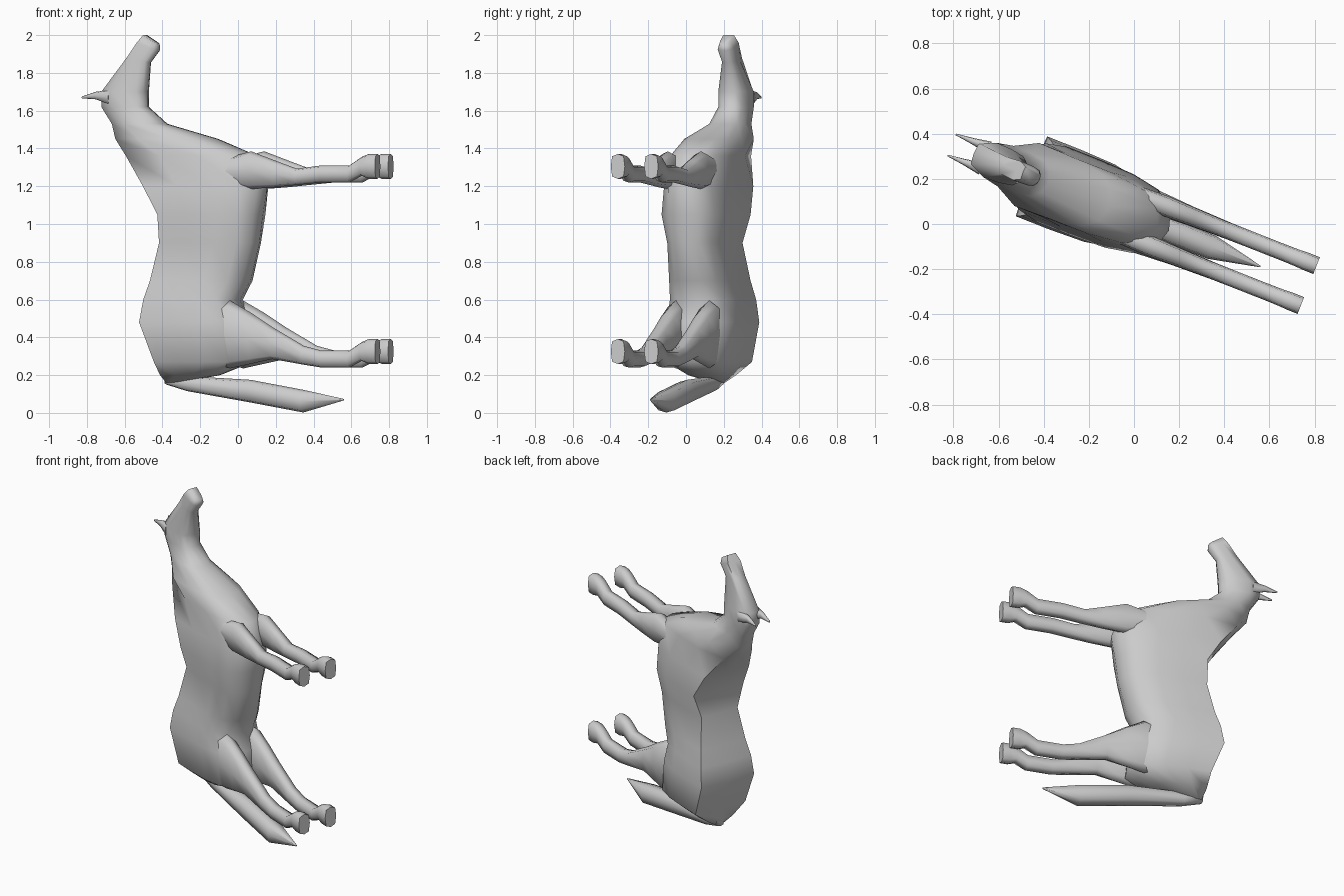
import bpy, bmesh
from math import radians, cos, sin, tau, copysign
from mathutils import Matrix, Vector

default_cube = bpy.data.objects.get("Cube")
if default_cube:
    bpy.data.objects.remove(default_cube)

grey = (.6, .6, .6, 1)
coat = bpy.data.materials.new("grey_coat")
coat.use_nodes = True
coat.diffuse_color = grey
coat.node_tree.nodes["Principled BSDF"].inputs["Base Color"].default_value = grey

# The animal is upright and turned about z; parts are built in its own frame:
# x runs from back to feet, y across, z from rump to muzzle
turn = Matrix.Rotation(radians(-21.5), 4, 'Z') @ Matrix.Translation((0, .03, 0))


def loft(name, rings):
    """Skin a list of equal rings, close both ends and shade smooth."""
    bm = bmesh.new()
    loops = [[bm.verts.new(point) for point in ring] for ring in rings]
    for lower, upper in zip(loops, loops[1:]):
        for i in range(len(lower)):
            bm.faces.new((lower[i - 1], lower[i], upper[i], upper[i - 1]))
    bm.faces.new(loops[0])
    bm.faces.new(loops[-1])
    bmesh.ops.recalc_face_normals(bm, faces=bm.faces)
    bm.transform(turn)
    mesh = bpy.data.meshes.new(name)
    bm.to_mesh(mesh)
    bm.free()
    mesh.materials.append(coat)
    part = bpy.data.objects.new(name, mesh)
    bpy.context.collection.objects.link(part)
    bpy.ops.object.select_all(action='DESELECT')
    part.select_set(True)
    bpy.context.view_layer.objects.active = part
    bpy.ops.object.shade_smooth_by_angle(angle=radians(75))


def swell(value):
    """Push a sine or cosine outwards for a squarer oval."""
    return copysign(abs(value) ** .6, value) if abs(value) > .01 else 0


def oval(x, y, z, width, height, sides=8):
    """Ring of points facing along x."""
    angles = [tau * i / sides for i in range(sides)]
    return [Vector((x, y + width * swell(cos(a)), z + height * swell(sin(a))))
            for a in angles]


def limb(name, stations, y=0, base_width=0, ratio=.9):
    """Loft along x through stations of x, centre height and half thickness."""
    loft(name, [oval(x, y, z, base_width + ratio * thick, thick)
                for x, z, thick in stations])


def body_ring(z, back, belly, back_width):
    """Flat-backed, round-bellied section mirrored across the spine; the muzzle tips."""
    depth = belly - back
    flank = max(back_width, min(.15, depth / 3))
    half = [(0, back_width), (.3, flank), (.6, flank * .97),
            (.84, flank * .84), (.96, flank * .5)]
    outline = [(-.02, 0)] + half + [(1, 0)]
    outline += [(along, -width) for along, width in reversed(half)]
    tilt = max(0, z - 1.75) * .2
    return [Vector((back + depth * along, width, z - tilt * along))
            for along, width in outline]


# Body, neck and head: height, back, belly, half width of the back
body_stations = [
    (.16, -.41, -.35, .03),
    (.2, -.42, -.12, .09),
    (.27, -.42, .06, .18),
    (.48, -.5, .04, .19),
    (.6, -.48, 0, .18),
    (.7, -.45, .06, .16),
    (.9, -.41, .11, .13),
    (1.05, -.4, .13, .18),
    (1.2, -.49, .155, .16),
    (1.36, -.61, .1, .1),
    (1.45, -.69, -.13, .05),
    (1.53, -.71, -.42, .05),
    (1.62, -.77, -.525, .05),
    (1.7, -.77, -.525, .05),
    (1.88, -.63, -.51, .04),
    (1.96, -.57, -.46, .045),
    (2, -.54, -.46, .03),
]
loft("body", [body_ring(*station) for station in body_stations])

# Legs: heights are relative to the hoof, and all four share one shank and hoof
shank = [(.5, -.04, .045), (.66, -.04, .045), (.73, 0, .05), (.77, 0, .066), (.82, 0, .066)]
foreleg = [(-.14, -.03, .05), (.1, -.02, .1), (.24, -.04, .07), (.36, -.055, .043)]
thigh = [(-.26, .09, .1), (-.02, .09, .18), (.1, .07, .135), (.22, .045, .085), (.4, -.02, .05)]


def leg(name, hoof_height, upper, y):
    stations = [(x, hoof_height + z, thick) for x, z, thick in upper + shank]
    limb(name, stations, y, base_width=.03, ratio=.15)


ear = [(-.72, 1.67, .04), (-.8, 1.68, .02), (-.88, 1.67, .005)]
for side, direction in (("left", 1), ("right", -1)):
    leg("front_leg_" + side, 1.305, foreleg, direction * .095)
    leg("hind_leg_" + side, .325, thigh, direction * .095)
    limb("ear_" + side, ear, direction * .05, ratio=.7)

# Tail tapering to a point
limb("tail", [(-.42, .18, .03), (-.3, .155, .04), (.06, .115, .06),
              (.36, .062, .06), (.59, .07, .004)])
